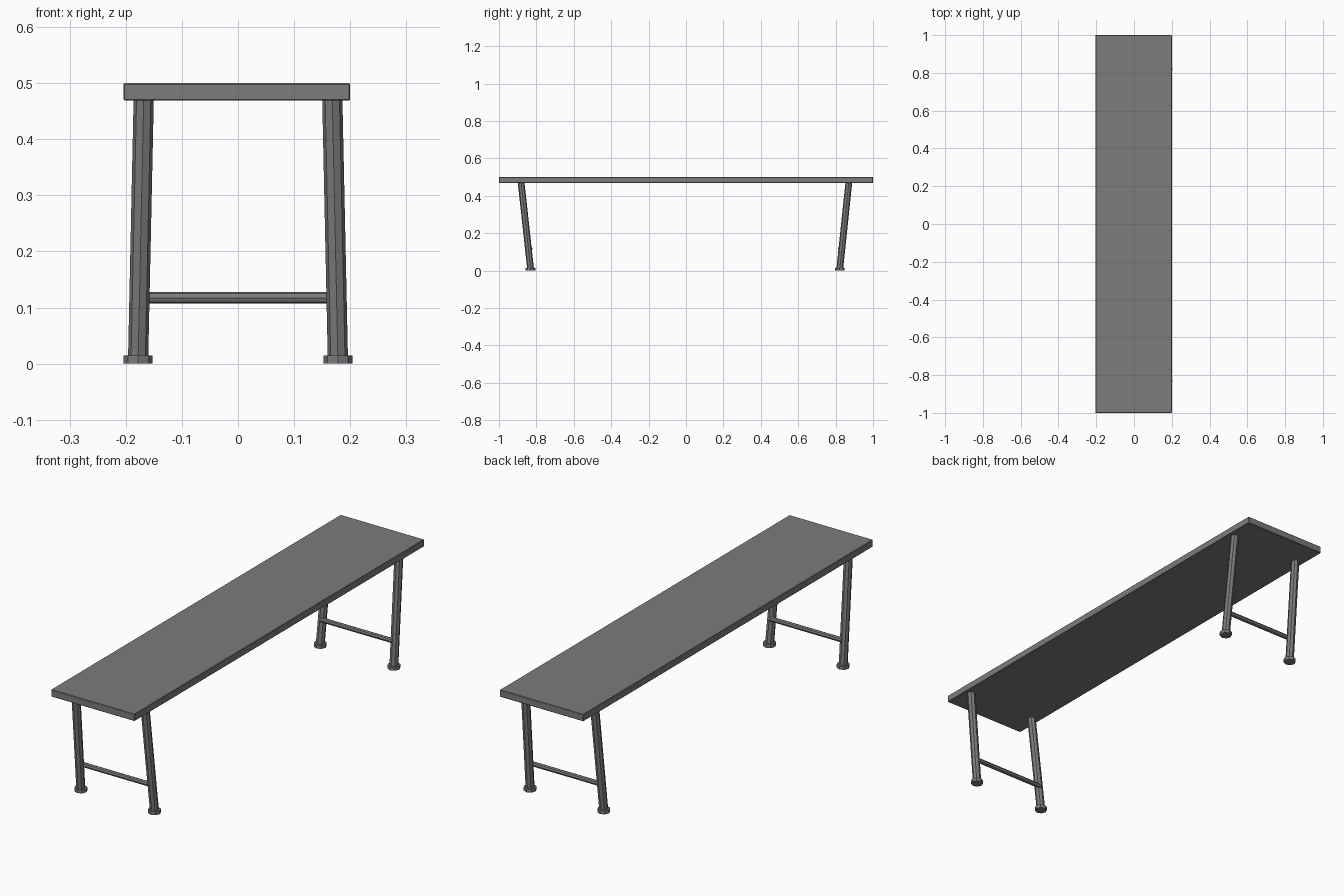
import bpy
from mathutils import Vector

if "Cube" in bpy.data.objects:
    bpy.data.objects.remove(bpy.data.objects["Cube"])

# Dark grey finish shared by all parts
dark_grey = bpy.data.materials.new("dark_grey")
dark_grey.diffuse_color = (0.2, 0.2, 0.2, 1)
dark_grey.use_nodes = True
dark_grey.node_tree.nodes["Principled BSDF"].inputs["Base Color"].default_value = dark_grey.diffuse_color


def rod(name, start, end, radius, sides=8):
    """Faceted cylinder between two points."""
    a, b = Vector(start), Vector(end)
    axis = b - a
    bpy.ops.mesh.primitive_cylinder_add(vertices=sides, radius=radius, depth=axis.length,
                                        location=(a + b) / 2)
    obj = bpy.context.object
    obj.name = name
    obj.rotation_euler = Vector((0, 0, 1)).rotation_difference(axis).to_euler()
    obj.data.materials.append(dark_grey)
    return obj


# Long plank seat with slightly eased edges
bpy.ops.mesh.primitive_cube_add(size=1, location=(-0.002, 0, 0.4845))
seat = bpy.context.object
seat.name = "seat"
seat.scale = (0.404, 2.0, 0.031)
bpy.ops.object.transform_apply(location=False, rotation=False, scale=True)
seat.data.materials.append(dark_grey)
bevel = seat.modifiers.new("eased_edges", 'BEVEL')
bevel.width = 0.002
bevel.segments = 1

# Leg pairs: (label, foot y, y at underside of seat)
for end, foot_y, top_y in (("front", -0.831, -0.882), ("back", 0.822, 0.871)):
    for side, s in (("left", -1), ("right", 1)):
        # Splayed leg and its flat round foot
        rod(f"{end}_{side}_leg", (s * 0.178, foot_y, 0.008), (s * 0.168, top_y, 0.475), 0.018)
        rod(f"{end}_{side}_foot", (s * 0.178, foot_y, 0), (s * 0.178, foot_y, 0.015), 0.026)
    # Stretcher just inside the leg line
    rod(f"{end}_stretcher", (-0.174, foot_y, 0.1175), (0.174, foot_y, 0.1175), 0.0105)
